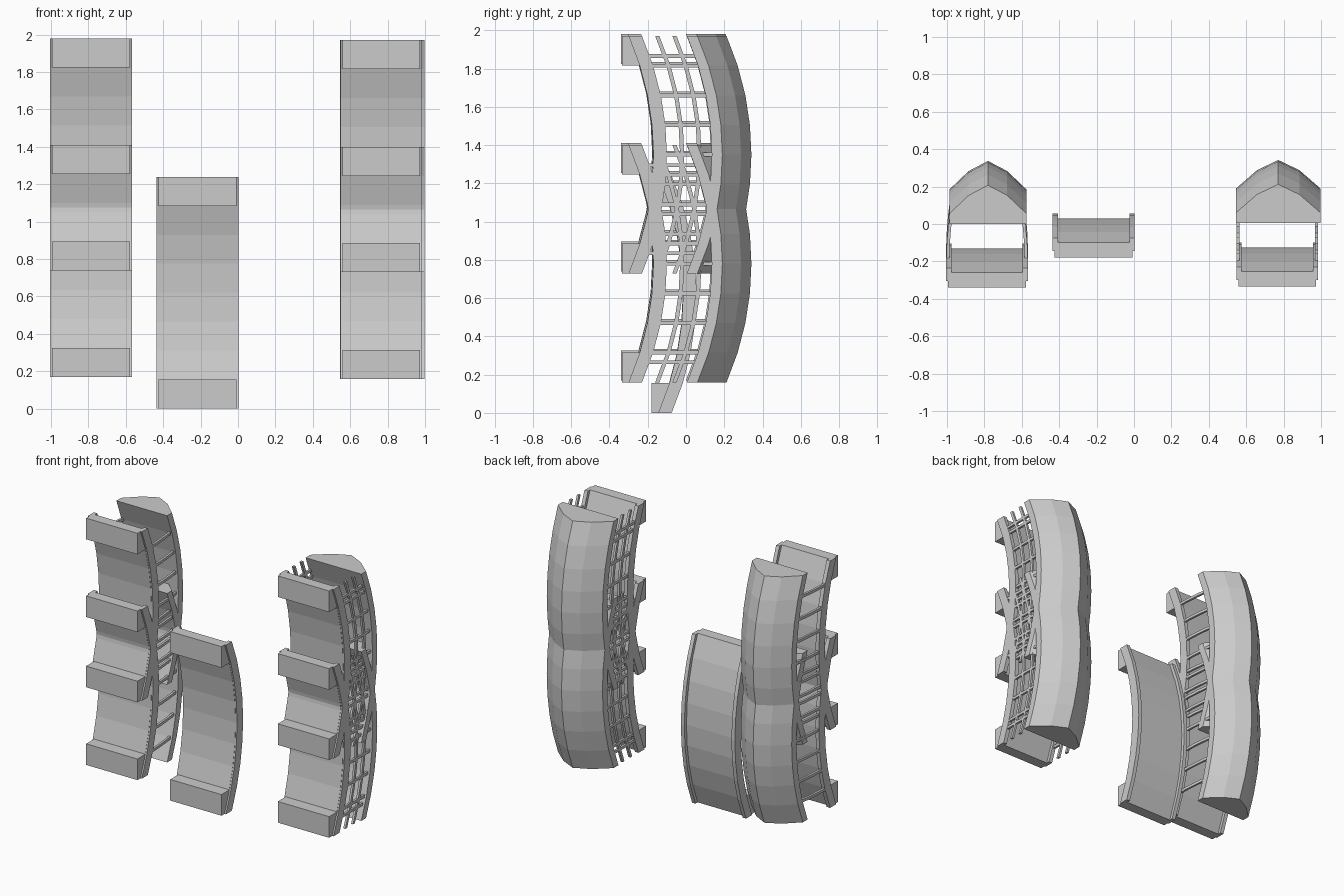
import bpy
import bmesh
import math

if "Cube" in bpy.data.objects:
    bpy.data.objects.remove(bpy.data.objects["Cube"])

grey = bpy.data.materials.new("stone grey")
grey.diffuse_color = (0.6, 0.6, 0.6, 1)
grey.use_nodes = True
grey.node_tree.nodes["Principled BSDF"].inputs["Base Color"].default_value = grey.diffuse_color

LENGTH, SAG, SEGS = 1.24, 0.13, 8
HALF = LENGTH / 2
RADIUS = (HALF ** 2 + SAG ** 2) / (2 * SAG)


def bulge(t):
    """Outward bow of the arch at distance t from its middle."""
    return math.sqrt(RADIUS ** 2 - t ** 2) - RADIUS + SAG


def make(name, solids):
    """One object from several lofted solids, each a list of point rings."""
    bm = bmesh.new()
    for rings in solids:
        vs = [[bm.verts.new(p) for p in ring] for ring in rings]
        n = len(vs[0])
        for a, b in zip(vs, vs[1:]):
            for i in range(n):
                j = (i + 1) % n
                bm.faces.new((a[i], a[j], b[j], b[i]))
        bm.faces.new(vs[0][::-1])
        bm.faces.new(vs[-1])
    bmesh.ops.recalc_face_normals(bm, faces=bm.faces)
    mesh = bpy.data.meshes.new(name)
    bm.to_mesh(mesh)
    bm.free()
    mesh.materials.append(grey)
    obj = bpy.data.objects.new(name, mesh)
    bpy.context.collection.objects.link(obj)
    return obj


def arch(section, cx, y0, z0):
    """Sweep an (x, y) section up the bowed line."""
    rings = []
    for i in range(SEGS + 1):
        z = LENGTH * i / SEGS
        b = bulge(z - HALF)
        rings.append([(cx + x, y0 + y + b, z0 + z) for x, y in section])
    return rings


def rect(x1, x2, y1, y2):
    return [(x1, y1), (x2, y1), (x2, y2), (x1, y2)]


def bar(points, w, h):
    """Square bar running along y through the given points."""
    return [[(x - w, y, z - h), (x + w, y, z - h),
             (x + w, y, z + h), (x - w, y, z + h)] for x, y, z in points]


def deck(tag, cx, y0, z0):
    w = 0.208
    make(tag + "_deck", [arch(rect(-w, w, -0.047, 0), cx, y0, z0)])
    # raised edge strips
    make(tag + "_curbs", [arch(rect(s * 0.205 - 0.014, s * 0.205 + 0.014,
                                    -0.045, 0.025), cx, y0, z0)
                          for s in (-1, 1)])
    # end feet, with backs following the arch
    feet = []
    step = LENGTH / SEGS
    for za, zb in ((0, step), (LENGTH - step, LENGTH)):
        feet.append([[(cx + x, y, z0 + z) for x, y in
                      rect(-w, w, y0 - 0.08, y0 + bulge(z - HALF) - 0.003)]
                     for z in (za, zb)])
    make(tag + "_feet", feet)


def roof(tag, cx, y0, z0, w):
    section = [(-w, 0), (-w, 0.055), (-w / 2, 0.153), (0, 0.207),
               (w / 2, 0.153), (w, 0.055), (w, 0)]
    make(tag + "_roof", [arch(section, cx, y0, z0)])


def posts(tag, cx, y0, z0, profile, heights):
    solids = []
    for s in (-1, 1):
        for t in heights:
            b = y0 + bulge(t)
            solids.append(bar([(cx + s * x, b + y, z0 + HALF + t)
                               for x, y in profile], 0.008, 0.010))
    make(tag + "_posts", solids)


# single open deck
deck("middle", -0.216, -0.10, 0.0)

# two covered bridges, each of two overlapping arches
STEP = LENGTH / SEGS
regular = [k * STEP for k in range(-3, 4)]
for z0, level in ((0.17, "lower"), (0.74, "upper")):
    # left bridge: inward curving rungs
    tag = "left_" + level
    deck(tag, -0.786, -0.26, z0)
    roof(tag, -0.781, 0.0, z0, 0.206)
    posts(tag, -0.786, -0.26, z0,
          [(0.210, -0.02), (0.208, 0.08), (0.200, 0.18), (0.186, 0.29)],
          regular)

    # right bridge: lattice of straight posts and bowed rails
    tag = "right_" + level
    zr = z0 - 0.01
    deck(tag, 0.766, -0.255, zr)
    roof(tag, 0.771, 0.005, zr, 0.226)
    posts(tag, 0.766, -0.255, zr, [(0.209, -0.02), (0.209, 0.29)],
          [-0.515] + regular + [0.515])
    make(tag + "_rails", [arch(rect(s * 0.209 - 0.008, s * 0.209 + 0.008,
                                    y - 0.011, y + 0.011), 0.766, -0.255, zr)
                          for s in (-1, 1) for y in (0.105, 0.195)])
